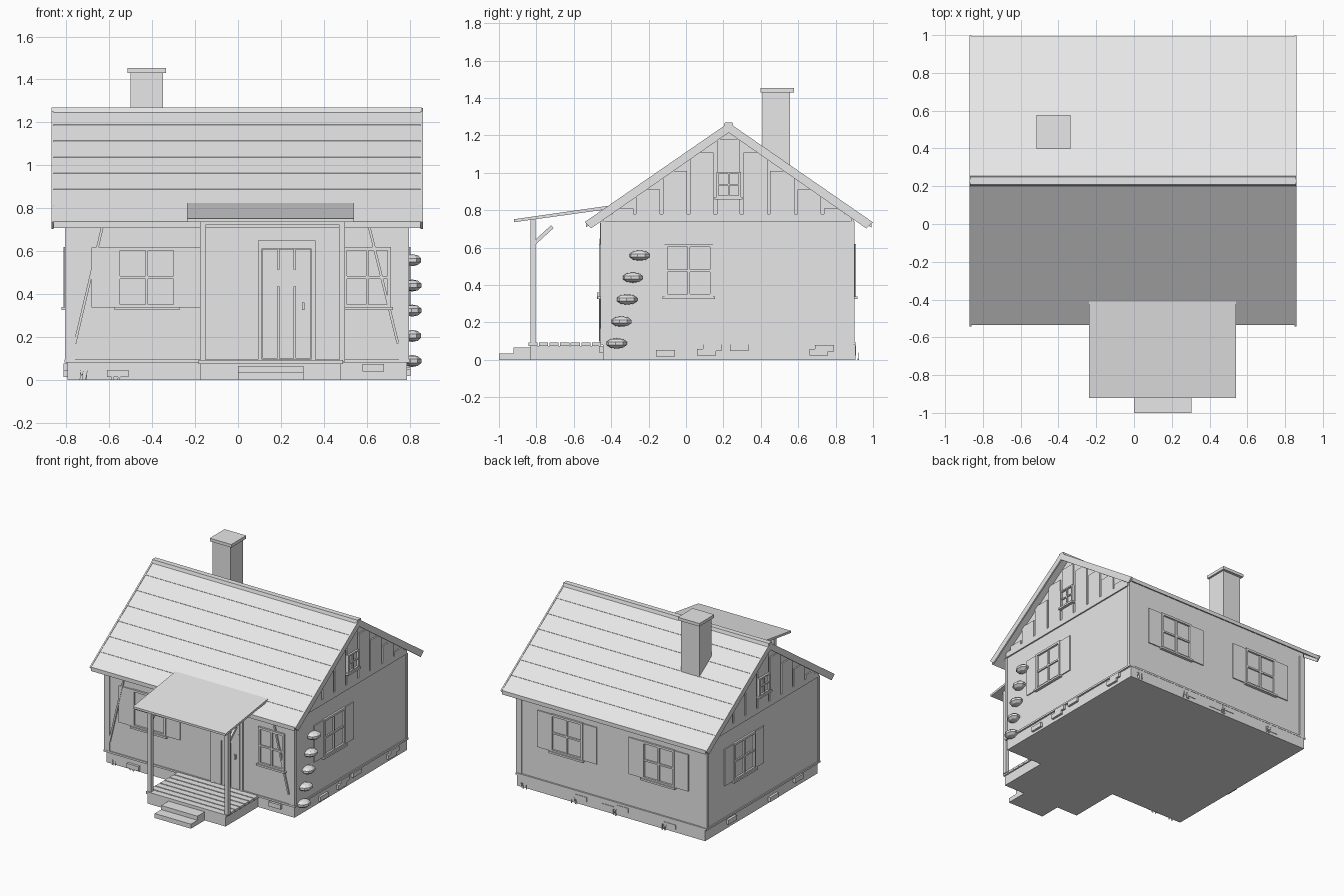
import bpy, bmesh, math, random
from mathutils import Matrix, Vector

if "Cube" in bpy.data.objects:
    bpy.data.objects.remove(bpy.data.objects["Cube"])

random.seed(4)
mat = bpy.data.materials.new("plain_grey")
mat.diffuse_color = (0.8, 0.8, 0.8, 1)
mat.use_nodes = True
mat.node_tree.nodes["Principled BSDF"].inputs["Base Color"].default_value = mat.diffuse_color

# House extents
X0, X1, Y0, Y1 = -0.80, 0.79, -0.45, 0.895
CX, RY, RZ, SLOPE = -0.005, 0.228, 1.265, 0.69


def finish(name, bm):
    bmesh.ops.recalc_face_normals(bm, faces=bm.faces)
    me = bpy.data.meshes.new(name)
    bm.to_mesh(me)
    bm.free()
    me.materials.append(mat)
    ob = bpy.data.objects.new(name, me)
    bpy.context.collection.objects.link(ob)
    return ob


def boxes(name, spans, frame=Matrix()):
    """Each span is (x0, x1, y0, y1, z0, z1)."""
    bm = bmesh.new()
    for a, b, c, d, e, f in spans:
        m = Matrix.Translation(((a + b) / 2, (c + d) / 2, (e + f) / 2))
        bmesh.ops.create_cube(bm, size=1, matrix=frame @ m @ Matrix.Diagonal((b - a, d - c, f - e, 1)))
    return finish(name, bm)


def prism(name, profile, x0, x1):
    """Extrude a (y, z) outline along x."""
    bm = bmesh.new()
    face = bm.faces.new([bm.verts.new((x0, y, z)) for y, z in profile])
    out = bmesh.ops.extrude_face_region(bm, geom=[face])["geom"]
    bmesh.ops.translate(bm, vec=(x1 - x0, 0, 0), verts=[g for g in out if isinstance(g, bmesh.types.BMVert)])
    return finish(name, bm)


def bar(name, p, q, w, d):
    """Square bar from p to q."""
    p, q = Vector(p), Vector(q)
    m = Matrix.Translation((p + q) / 2) @ (q - p).to_track_quat('Z', 'Y').to_matrix().to_4x4()
    return boxes(name, [(-w / 2, w / 2, -d / 2, d / 2, -(q - p).length / 2, (q - p).length / 2)], m)


def wall_frame(side, along):
    """Frame whose -y points out of the wall and x runs along it."""
    loc, ang = {"front": ((along, Y0, 0), 0), "right": ((X1, along, 0), 90),
                "back": ((along, Y1, 0), 180), "left": ((X0, along, 0), -90)}[side]
    return Matrix.Translation(loc) @ Matrix.Rotation(math.radians(ang), 4, 'Z')


def window(name, side, along, w, z0, z1, shutter=0.0, t=0.016, out=0.0):
    f, h, zm = wall_frame(side, along) @ Matrix.Translation((0, -out, 0)), w / 2, (z0 + z1) / 2
    b = t * 0.4
    boxes(name + "_frame", [(-h, -h + t, -0.014, 0.01, z0, z1), (h - t, h, -0.014, 0.01, z0, z1),
                            (-h, h, -0.014, 0.01, z1 - t, z1), (-h, h, -0.014, 0.01, z0, z0 + t),
                            (-b, b, -0.010, 0.01, z0, z1), (-h, h, -0.010, 0.01, zm - b, zm + b)], f)
    boxes(name + "_sill", [(-h - 0.01, h + 0.01, -0.022, 0.01, z0 - 0.01, z0 + 0.004)], f)
    if shutter:
        spans = []
        for s in (-1, 1):
            a, c = sorted((s * h, s * (h + shutter)))
            spans += [(a, c, -0.008, 0.01, z0 + 0.002, z1 - 0.004)]
        boxes(name + "_shutters", spans, f)


# Foundation, sill plate and walls
boxes("foundation", [(X0 + 0.005, X1 - 0.003, Y0 + 0.005, Y1 + 0.01, 0, 0.085)])
boxes("sill_plate", [(X0 - 0.008, X1 + 0.008, Y0 - 0.008, Y1 + 0.012, 0.082, 0.096)])
under = RZ - 0.03
prism("walls", [(Y0, 0.08), (Y1, 0.08), (Y1, under - (Y1 - RY) * SLOPE), (RY, under),
                (Y0, under - (RY - Y0) * SLOPE)], X0, X1)

# Corner boards on all four corners
spans = []
for x, sx in ((X0, 1), (X1, -1)):
    for y, sy in ((Y0, 1), (Y1, -1)):
        xa, xb = sorted((x - sx * 0.006, x + sx * 0.04))
        ya, yb = sorted((y - sy * 0.006, y + sy * 0.015))
        spans.append((xa, xb, ya, yb, 0.09, 0.74))
boxes("corner_boards", spans)

# Roof: lapped plank rows, barge boards and ridge cap
ROWS = 7
for side, ye in (("front", -0.535), ("back", 0.992)):
    ze = RZ - abs(ye - RY) * SLOPE
    for i in range(ROWS):
        ya, yb = RY + (ye - RY) * i / ROWS, RY + (ye - RY) * (i + 1) / ROWS
        za, zb = RZ + (ze - RZ) * i / ROWS, RZ + (ze - RZ) * (i + 1) / ROWS
        prism(f"roof_{side}_row", [(ya, za - 0.002), (yb, zb), (yb, zb - 0.03), (ya, za - 0.03)],
              -0.86, 0.85)
    s = 1 if ye > RY else -1
    for x in (-0.87, 0.85):
        prism(f"barge_board_{side}", [(RY, RZ + 0.003), (ye + s * 0.007, ze - 0.002),
                                      (ye - s * 0.028, ze - 0.035), (RY, RZ - 0.05)], x, x + 0.011)
prism("ridge_cap", [(RY - 0.027, 1.246), (RY - 0.02, 1.27), (RY + 0.02, 1.27), (RY + 0.027, 1.246)],
      -0.868, 0.858)

# Chimney
boxes("chimney", [(-0.502, -0.349, 0.408, 0.557, 0.95, 1.432)])
boxes("chimney_cap", [(-0.516, -0.335, 0.398, 0.577, 1.43, 1.453)])

# Gable boarding with stepped tops and a belt below
for xa, xb in ((X1 - 0.005, X1 + 0.01), (X0 - 0.01, X0 + 0.005)):
    spans = [(xa, xb, Y0 + 0.01, Y1 - 0.01, 0.74, 0.78),
             (xa, xb, RY - 0.062, RY + 0.062, 0.78, 1.18)]
    for inner, outer, top in ((0.08, 0.207, 1.11), (0.222, 0.352, 1.01), (0.368, 0.495, 0.91), (0.51, 0.62, 0.81)):
        for s in (-1, 1):
            a, b = sorted((RY + s * inner, RY + s * outer))
            spans.append((xa, xb, a, b, 0.78, top))
    boxes("gable_boards", spans)

# Windows
window("front_left_window", "front", -0.425, 0.283, 0.335, 0.62, 0.115)
window("front_right_window", "front", 0.602, 0.22, 0.335, 0.62)
window("right_window", "right", 0.015, 0.26, 0.335, 0.62, 0.105)
window("left_window", "left", 0.45, 0.26, 0.335, 0.62, 0.105)
window("back_window_a", "back", 0.37, 0.27, 0.335, 0.62, 0.115)
window("back_window_b", "back", -0.40, 0.27, 0.335, 0.62, 0.115)
for side in ("left", "right"):
    window(f"{side}_gable_window", side, RY, 0.13, 0.868, 1.005, 0, 0.011, 0.01)

# Door with planks, crossbar, frame and handle
boxes("door_frame", [(0.093, 0.112, Y0 - 0.012, Y0 + 0.01, 0.09, 0.65),
                     (0.34, 0.36, Y0 - 0.012, Y0 + 0.01, 0.09, 0.65),
                     (0.093, 0.36, Y0 - 0.012, Y0 + 0.01, 0.613, 0.65)])
boxes("door_planks", [(x, x + 0.07, Y0 - 0.014, Y0 + 0.01, 0.1, 0.61) for x in (0.114, 0.191, 0.268)])
boxes("door_crossbar", [(0.114, 0.338, Y0 - 0.015, Y0, 0.435, 0.515)])
boxes("door_handle", [(0.299, 0.311, Y0 - 0.026, Y0, 0.325, 0.36)])

# Slanted trim strips on the front wall
bar("wall_brace_left", (-0.628, Y0 - 0.005, 0.73), (-0.76, Y0 - 0.005, 0.17), 0.012, 0.012)
bar("wall_brace_right", (0.607, Y0 - 0.005, 0.73), (0.745, Y0 - 0.005, 0.17), 0.012, 0.012)

# Porch: deck, planks, posts, braces, roof and steps
boxes("porch_base", [(-0.175, 0.48, -0.835, Y0 + 0.01, 0, 0.074)])
pitch = 0.395 / 7
boxes("porch_planks", [(-0.185, 0.49, -0.842 + i * pitch, -0.842 + (i + 0.86) * pitch, 0.074, 0.092)
                       for i in range(7)])
for x in (-0.162, 0.484):
    boxes("porch_post", [(x - 0.014, x + 0.014, -0.832, -0.804, 0.085, 0.755)])
    bar("porch_brace", (x, -0.81, 0.625), (x, -0.715, 0.712), 0.016, 0.02)
boxes("porch_beam", [(-0.176, 0.498, -0.832, -0.804, 0.725, 0.752)])
prism("porch_roof", [(-0.92, 0.752), (-0.40, 0.826), (-0.40, 0.808), (-0.92, 0.736)], -0.238, 0.54)
boxes("porch_steps", [(0, 0.305, -1.0, -0.92, 0, 0.034), (0, 0.305, -0.922, -0.835, 0, 0.065)])

# Flattened low-poly stones climbing the right wall
bm = bmesh.new()
for y, z in ((-0.37, 0.088), (-0.345, 0.205), (-0.315, 0.323), (-0.284, 0.44), (-0.248, 0.558)):
    m = Matrix.Translation((X1 + 0.022, y, z)) @ Matrix.Rotation(random.uniform(-0.3, 0.3), 4, 'Z')
    bmesh.ops.create_uvsphere(bm, u_segments=8, v_segments=5, radius=1,
                              matrix=m @ Matrix.Diagonal((0.045, 0.058, 0.028, 1)))
finish("wall_stones", bm)

# Small stones set in the foundation
for side, places in (("front", ((-0.56, 0.03), (0.63, 0.057))), ("left", ((0.6, 0.05), (0.1, 0.03), (-0.2, 0.06))),
                     ("right", ((-0.11, 0.035), (0.11, 0.04), (0.14, 0.065), (0.285, 0.065), (0.71, 0.04), (0.74, 0.062))),
                     ("back", ((0.25, 0.05), (0.02, 0.04), (-0.1, 0.06), (-0.5, 0.04)))):
    for along, z in places:
        boxes("foundation_stone", [(-0.05, 0.05, -0.014, 0.02, z - 0.017, z + 0.017)],
              wall_frame(side, along))

# Grass tufts
bm = bmesh.new()
for x, y in ((-0.72, -0.46), (-0.57, -0.46), (0.72, 0.92), (0.3, 0.92), (-0.05, 0.92), (-0.45, 0.92)):
    for i in range(4):
        m = Matrix.Translation((x + random.uniform(-0.025, 0.025), y, 0.025))
        bmesh.ops.create_cone(bm, segments=3, radius1=0.004, radius2=0, depth=0.05, cap_ends=True,
                              matrix=m @ Matrix.Rotation(random.uniform(-0.3, 0.3), 4, 'Y'))
finish("grass_tufts", bm)
